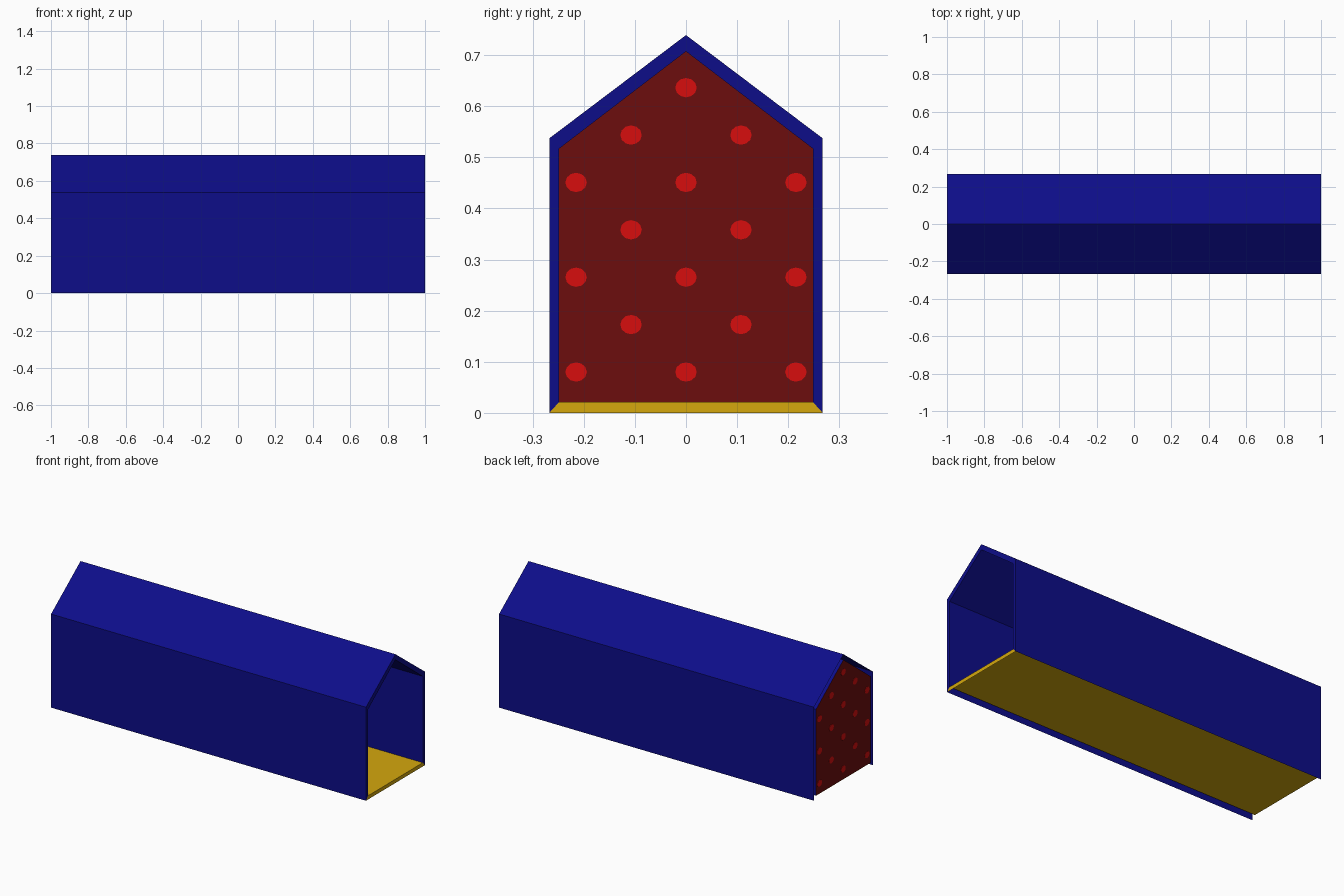
import bpy
import bmesh
import math
from mathutils import Matrix

if "Cube" in bpy.data.objects:
    bpy.data.objects.remove(bpy.data.objects["Cube"])


def material(name, rgb):
    m = bpy.data.materials.new(name)
    m.diffuse_color = (*rgb, 1.0)
    m.use_nodes = True
    m.node_tree.nodes["Principled BSDF"].inputs["Base Color"].default_value = m.diffuse_color
    return m


BLUE = material("deep blue", (0.004, 0.004, 0.25))
YELLOW = material("mustard yellow", (0.66, 0.39, 0.004))
DARK_RED = material("dark red", (0.15, 0.004, 0.004))
RED = material("bright red", (0.68, 0.004, 0.004))

HALF = 1.0


def house_profile(half_width, base, eave, ridge):
    # left foot, left eave, ridge, right eave, right foot (y, z)
    return [(-half_width, base), (-half_width, eave), (0, ridge),
            (half_width, eave), (half_width, base)]


OUTER = house_profile(0.2675, 0.0, 0.537, 0.739)
INNER = house_profile(0.248, 0.0215, 0.517, 0.707)


def finish(name, bm, mat):
    mesh = bpy.data.meshes.new(name)
    bm.to_mesh(mesh)
    bm.free()
    mesh.materials.append(mat)
    obj = bpy.data.objects.new(name, mesh)
    bpy.context.collection.objects.link(obj)
    return obj


def skin(name, rings, mat):
    # join successive open (x, profile) rings with quads
    bm = bmesh.new()
    rows = [[bm.verts.new((x, y, z)) for y, z in prof] for x, prof in rings]
    for r0, r1 in zip(rows, rows[1:]):
        for i in range(len(r0) - 1):
            bm.faces.new((r0[i], r1[i], r1[i + 1], r0[i + 1]))
    return finish(name, bm, mat)


# Walls and roof: outside, rim at the open end, inside (open at the far end)
skin("walls_and_roof", [(-HALF, OUTER), (HALF, OUTER), (HALF, INNER), (-HALF, INNER)], BLUE)

# Floor with its mitred front edge; the underside is open
outer_feet = [OUTER[-1], OUTER[0]]
inner_feet = [INNER[-1], INNER[0]]
skin("floor", [(HALF, outer_feet), (HALF, inner_feet), (-HALF, inner_feet)], YELLOW)

# End wall
bm = bmesh.new()
face = bm.faces.new([bm.verts.new((-HALF + 0.001, y, z)) for y, z in INNER])
face.normal_update()
if face.normal.x > 0:
    face.normal_flip()
finish("end_wall", bm, DARK_RED)

# Staggered spots, thin plates visible from both sides of the end wall
bm = bmesh.new()
for row in range(7):
    z = 0.08 + row * 0.0927
    if row == 6:
        ys = [0]
    elif row % 2:
        ys = [-0.1075, 0.1075]
    else:
        ys = [-0.215, 0, 0.215]
    for y in ys:
        place = (Matrix.Translation((-HALF + 0.001, y, z))
                 @ Matrix.Diagonal((1, 1, 0.9, 1))
                 @ Matrix.Rotation(math.pi / 2, 4, 'Y'))
        bmesh.ops.create_cone(bm, cap_ends=True, segments=12, radius1=0.021,
                              radius2=0.021, depth=0.002, matrix=place)
finish("end_wall_spots", bm, RED)
